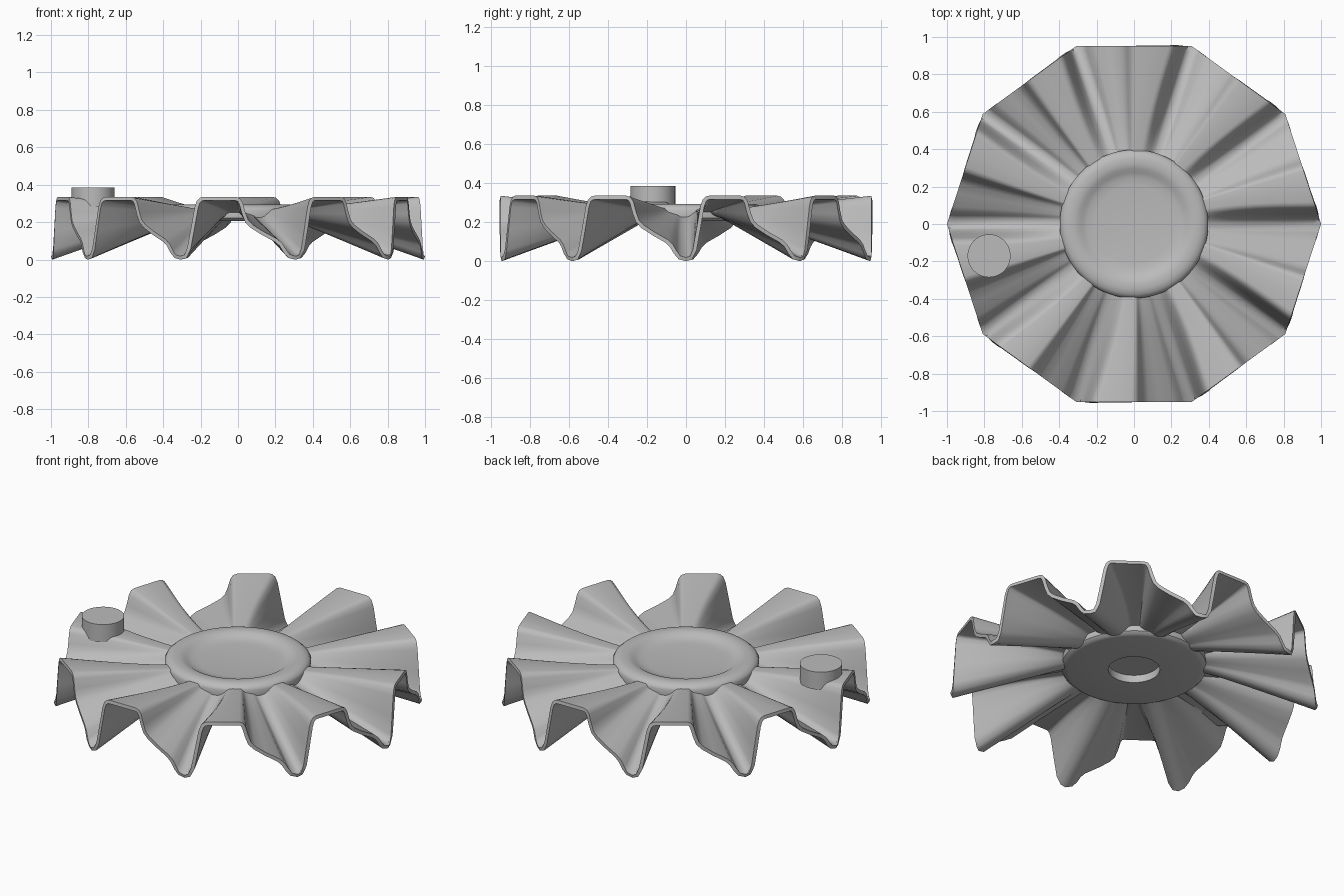
import bpy, bmesh, math
from mathutils import Vector

if "Cube" in bpy.data.objects:
    bpy.data.objects.remove(bpy.data.objects["Cube"], do_unlink=True)

metal = bpy.data.materials.new("grey metal")
metal.use_nodes = True
metal.diffuse_color = (0.5, 0.5, 0.5, 1)
metal.node_tree.nodes["Principled BSDF"].inputs["Base Color"].default_value = (0.5, 0.5, 0.5, 1)

BLADES = 10
STEP = math.tau / BLADES


def make_object(name, bm):
    mesh = bpy.data.meshes.new(name)
    bm.to_mesh(mesh)
    bm.free()
    mesh.materials.append(metal)
    ob = bpy.data.objects.new(name, mesh)
    bpy.context.collection.objects.link(ob)
    bpy.ops.object.select_all(action='DESELECT')
    ob.select_set(True)
    bpy.context.view_layer.objects.active = ob
    return ob


def polar(r, a, z=0):
    return Vector((r * math.cos(a), r * math.sin(a), z))


def lathe(name, profile, segments=96):
    bm = bmesh.new()
    verts = [bm.verts.new((r, 0, z)) for r, z in profile]
    edges = [bm.edges.new(p) for p in zip(verts, verts[1:])]
    bmesh.ops.spin(bm, geom=verts + edges, cent=(0, 0, 0), axis=(0, 0, 1),
                   angle=math.tau, steps=segments)
    bmesh.ops.remove_doubles(bm, verts=bm.verts, dist=0.0005)
    bmesh.ops.recalc_face_normals(bm, faces=bm.faces)
    ob = make_object(name, bm)
    bpy.ops.object.shade_smooth_by_angle(angle=math.radians(40))
    return ob


# One blade along the rim: (position on rim, height, position at hub)
WAVE = [(0, .018, -.06), (.035, .024, .02), (.06, .06, .08), (.09, .16, .16),
        (.125, .28, .24), (.145, .315, .285), (.17, .33, .32), (.2, .335, .35),
        (.35, .335, .44), (.48, .335, .52), (.515, .328, .545), (.54, .305, .565),
        (.565, .25, .595), (.59, .21, .625), (.63, .185, .66), (.72, .15, .72),
        (.84, .11, .8), (.885, .085, .835), (.92, .05, .865), (.95, .026, .895)]
ROWS = 20
INNER = 0.37

# Pleated blade ring: rim follows a ten-sided outline, hub end is round
bm = bmesh.new()
columns = []
for b in range(BLADES):
    start, end = polar(1, b * STEP), polar(1, (b + 1) * STEP)
    for t, z, t_hub in WAVE:
        rim = start.lerp(end, t)
        rim_angle = b * STEP + math.atan2(t * math.sin(STEP), 1 - t + t * math.cos(STEP))
        hub_angle = (b + t_hub) * STEP
        z_hub = 0.25 + 0.12 * (z - 0.17)
        column = []
        for i in range(ROWS + 1):
            s = i / ROWS
            r = INNER + (rim.length - INNER) * s
            a = rim_angle + (hub_angle - rim_angle) * (1 - s) ** 1.2
            column.append(bm.verts.new(polar(r, a, z_hub + (z - z_hub) * s ** 1.05)))
        columns.append(column)
for c, d in zip(columns, columns[1:] + columns[:1]):
    for i in range(ROWS):
        bm.faces.new((c[i], c[i + 1], d[i + 1], d[i]))
make_object("blade_ring", bm)
shell = bpy.context.object.modifiers.new("thickness", 'SOLIDIFY')
shell.thickness = 0.02
shell.offset = -1
bpy.ops.object.modifier_apply(modifier=shell.name)
bpy.ops.object.shade_smooth_by_angle(angle=math.radians(55))

# Hub with a rounded rim, a shallow dish on top and a blind hole beneath
lathe("hub", [(0, .25), (.14, .25), (.14, .205), (.36, .205), (.38, .21),
              (.393, .222), (.397, .262), (.39, .275), (.375, .287), (.35, .293),
              (.32, .293), (.295, .287), (.275, .275), (.25, .267), (.21, .262),
              (0, .262)])

# Short round pin standing on one blade
pin = lathe("pin", [(0, .28), (.115, .28), (.115, .385), (0, .385)], 48)
pin.location = (-0.775, -0.17, 0)
